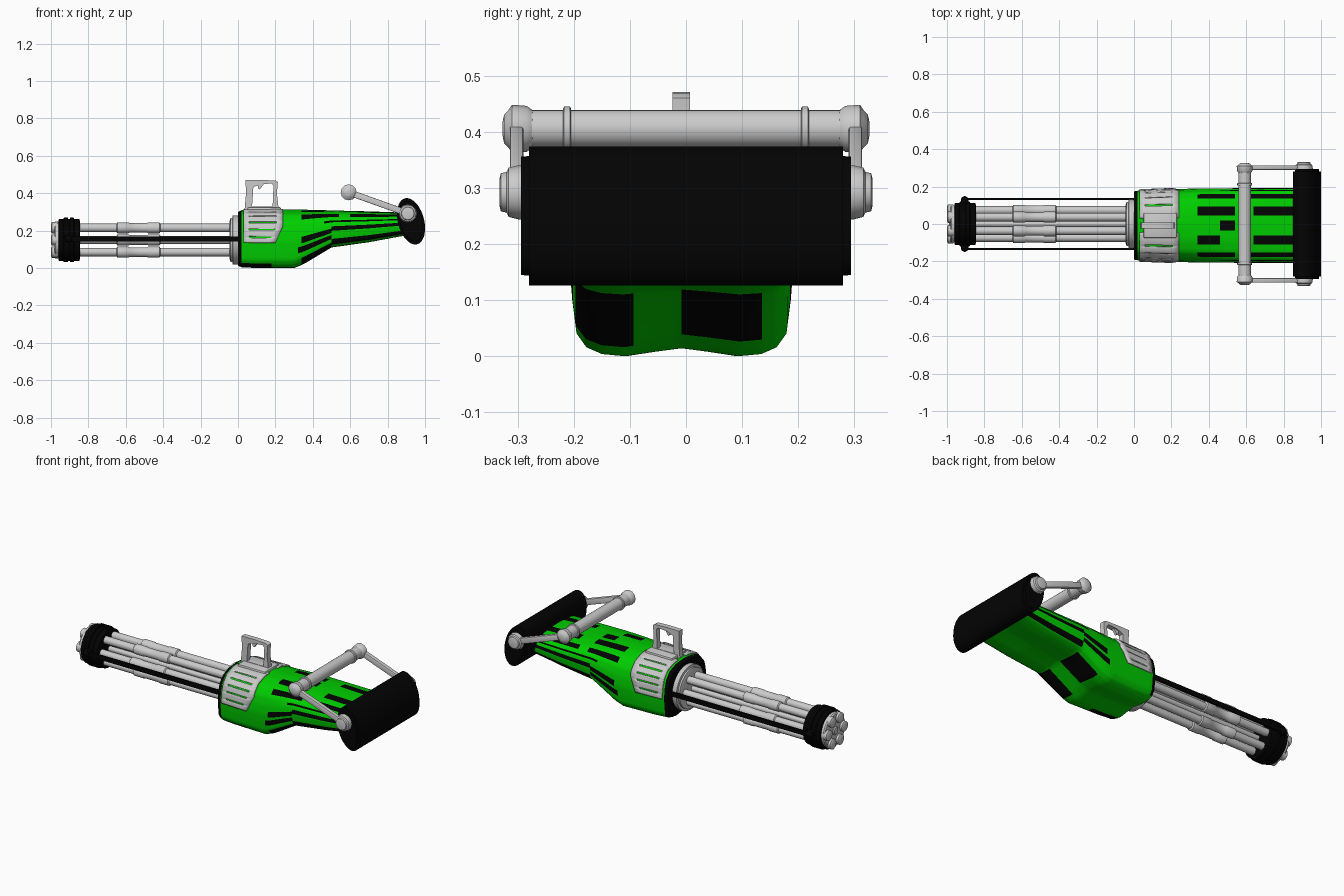
import bpy, bmesh, math
from mathutils import Matrix, Vector

if "Cube" in bpy.data.objects:
    bpy.data.objects.remove(bpy.data.objects["Cube"])


def material(name, col):
    m = bpy.data.materials.new(name)
    m.diffuse_color = (*col, 1)
    m.use_nodes = True
    m.node_tree.nodes["Principled BSDF"].inputs["Base Color"].default_value = m.diffuse_color
    return m


GREEN = material("green_paint", (0.0, 0.62, 0.0))
BLACK = material("black_rubber", (0.001, 0.001, 0.001))


def finish(name, bm, mats=(), angle=35):
    bmesh.ops.recalc_face_normals(bm, faces=bm.faces)
    me = bpy.data.meshes.new(name)
    bm.to_mesh(me)
    bm.free()
    for m in mats:
        me.materials.append(m)
    me.shade_smooth()
    me.set_sharp_from_angle(angle=math.radians(angle))
    ob = bpy.data.objects.new(name, me)
    bpy.context.collection.objects.link(ob)
    return ob


def lathe(name, prof, pos=(0, 0, 0), axis='X', n=24, mats=(), matrix=None):
    """Revolve (distance along axis, radius) pairs around an X or Y axis."""
    bm = bmesh.new()
    rings = []
    for t, r in prof:
        ring = []
        for i in range(n):
            a = 2 * math.pi * i / n
            c, s = r * math.cos(a), r * math.sin(a)
            co = Vector((t, c, s) if axis == 'X' else (c, t, s))
            ring.append(bm.verts.new((matrix @ co if matrix else co) + Vector(pos)))
        rings.append(ring)
    for a, b in zip(rings, rings[1:]):
        for i in range(n):
            j = (i + 1) % n
            bm.faces.new((a[i], a[j], b[j], b[i]))
    bm.faces.new(rings[0])
    bm.faces.new(rings[-1])
    return finish(name, bm, mats)


def prism(name, pts, y0, y1, mats=(), bevel=0.0):
    """Extrude an XZ outline from y0 to y1."""
    bm = bmesh.new()
    a, b = ([bm.verts.new((x, y, z)) for x, z in pts] for y in (y0, y1))
    bm.faces.new(a)
    bm.faces.new(b)
    for i in range(len(pts)):
        j = (i + 1) % len(pts)
        bm.faces.new((a[i], a[j], b[j], b[i]))
    if bevel:
        bmesh.ops.recalc_face_normals(bm, faces=bm.faces)
        bmesh.ops.bevel(bm, geom=bm.edges[:], offset=bevel, segments=2, profile=0.5, affect='EDGES')
    return finish(name, bm, mats)


def box(name, x0, x1, y0, y1, z0, z1, mats=(), bevel=0.0):
    return prism(name, [(x0, z0), (x1, z0), (x1, z1), (x0, z1)], y0, y1, mats, bevel)


def lerp_table(table, x):
    for a, b in zip(table, table[1:]):
        if x <= b[0]:
            t = (x - a[0]) / (b[0] - a[0])
            return [p + (q - p) * t for p, q in zip(a[1:], b[1:])]
    return list(table[-1][1:])


# Body: half section (bottom centre to top centre) and stations (x, bottom, top, half width)
SECTION = [(0, .045), (.25, .025), (.52, 0), (.72, .012), (.86, .05), (.95, .13), (.98, .28),
           (1, .45), (.97, .63), (.90, .78), (.72, .91), (.4, .98), (0, 1)]
SECTION = [(i, *p) for i, p in enumerate(SECTION)]
STATIONS = [(0, .012, .300, .182), (.02, .004, .310, .186), (.1, 0, .312, .189), (.3, 0, .312, .197),
            (.35, .02, .312, .199), (.42, .062, .311, .199), (.5, .11, .308, .199),
            (.7, .138, .303, .2), (.9, .175, .296, .2)]
BODY_Y = -0.008


def body_point(x, u, side, off=0.0):
    lo, hi, w = lerp_table(STATIONS, x)
    sy, sz = lerp_table(SECTION, u)
    return (x, BODY_Y + side * sy * (w + off), lo - off + sz * (hi - lo + 2 * off))


# Black paint patches: x range, section range, side (0 = both)
PATCHES = [(0, .02, 4, 12, 0), (0, .18, 2.3, 4.3, -1), (.32, .5, 5.6, 6.3, 0), (.34, .5, 6.7, 7.5, 0),
           (.5, .9, 7, 7.6, 0), (.5, .9, 4.3, 5.8, 0), (.46, .9, 8.3, 8.7, 0), (.34, .54, 9.3, 10, 0),
           (.34, .54, 10.6, 11.4, 1), (.34, .46, 10.6, 11.4, -1), (.46, .54, 11.6, 12, 0),
           (.64, .9, 10.6, 11.4, 0), (.6, .9, 9.3, 9.9, 0),
           (.34, .5, 1.5, 5, -1), (.36, .5, 0, 3, 1)]

bm = bmesh.new()
SUB, NX = 3, 45
us = [i / SUB for i in range(12 * SUB + 1)]
loop = [(u, 1) for u in us] + [(u, -1) for u in us[-2:0:-1]]
xs = [.9 * i / NX for i in range(NX + 1)]
rows = [[bm.verts.new(body_point(x, u, s)) for u, s in loop] for x in xs]
N = len(loop)
for i in range(NX):
    xm = (xs[i] + xs[i + 1]) / 2
    for j in range(N):
        k = (j + 1) % N
        f = bm.faces.new((rows[i][j], rows[i][k], rows[i + 1][k], rows[i + 1][j]))
        um = (loop[j][0] + loop[k][0]) / 2
        side = 1 if j < 12 * SUB else -1
        f.material_index = int(any(a < xm < b and c < um < d and s in (0, side)
                                   for a, b, c, d, s in PATCHES))
bm.faces.new(rows[0]).material_index = 1
bm.faces.new(rows[-1])
finish("body_shell", bm, (GREEN, BLACK), 40)

# Slotted heat shields that wrap over the body sides
for side, label in ((1, "left"), (-1, "right")):
    bm = bmesh.new()
    grid = []
    for k in range(31):
        u = 6.9 + k * (11.5 - 6.9) / 30
        right = .20 + .04 * min(1, max(0, (u - 6.9) / 1.6))
        grid.append([bm.verts.new(body_point(x, u, side, .004)) for x in (.03, .06, right - .035, right)])
    for k in range(30):
        for c in range(3):
            if c == 1 and k % 5 == 3 and k < 28:
                continue
            bm.faces.new((grid[k][c], grid[k][c + 1], grid[k + 1][c + 1], grid[k + 1][c]))
    ob = finish("heat_shield_" + label, bm)
    mod = ob.modifiers.new("thickness", 'SOLIDIFY')
    mod.thickness = .008
    mod.offset = 0

# Saddle and carrying handle on top
box("handle_saddle", .05, .23, -.075, .06, .295, .326, bevel=.008)
outer = [(.035, .31), (.043, .40), (.04, .470), (.12, .471), (.2, .468), (.213, .460), (.208, .40), (.218, .31)]
inner = [(.075, .328), (.08, .40), (.082, .432), (.12, .448), (.18, .452), (.19, .44), (.188, .40), (.185, .328)]
bm = bmesh.new()
L = [[bm.verts.new((x, y, z)) for x, z in pts] for y in (-.024, .007) for pts in (outer, inner)]
for i in range(8):
    j = (i + 1) % 8
    for a, b in ((0, 1), (1, 3), (3, 2), (2, 0)):
        bm.faces.new((L[a][i], L[a][j], L[b][j], L[b][i]))
finish("carry_handle", bm)
prism("trigger", [(.105, .45), (.14, .452), (.125, .432), (.117, .42), (.108, .425)], -.016, 0)

# Rotating barrels: six around the axis
AXIS_Z = .15
BARREL = [(-1, .022), (-.995, .030), (-.965, .030), (-.965, .022), (-.65, .022), (-.645, .029), (-.585, .029),
          (-.58, .026), (-.485, .026), (-.48, .029), (-.42, .029), (-.415, .022), (-.02, .022)]
for i in range(6):
    a = i * math.pi / 3
    lathe(f"barrel_{i + 1}", BARREL, (0, .073 * math.cos(a), AXIS_Z + .075 * math.sin(a)), n=16)
lathe("barrel_core", [(-.99, .018), (-.985, .024), (-.97, .024), (-.97, .015), (0, .015)], (0, 0, AXIS_Z), n=16)
lathe("muzzle_plate", [(-.982, .095), (-.975, .1), (-.95, .1)], (0, 0, AXIS_Z), n=32)
lathe("muzzle_clamp", [(-.96, .104), (-.957, .112), (-.935, .112), (-.93, .119), (-.91, .119), (-.908, .112),
                       (-.9, .112), (-.898, .119), (-.88, .119), (-.875, .112), (-.848, .112), (-.845, .1)],
      (0, 0, AXIS_Z), n=32, mats=(BLACK,))
lathe("barrel_mount", [(-.045, .1), (-.04, .118), (-.03, .118), (-.028, .132), (-.005, .132), (.01, .125)],
      (0, 0, AXIS_Z), n=32)

# Side rods tying the clamp to the body
for s, label in ((1, "left"), (-1, "right")):
    y = s * .133
    box("side_rod_" + label, -.92, .03, y - .005, y + .005, .143, .17, (BLACK,))
    box("rod_lug_" + label, -.925, -.885, min(s * .1, s * .135), max(s * .1, s * .135), .138, .175, (BLACK,), .005)
    ball = [(.02 * math.cos(t * math.pi / 8), max(.001, .02 * math.sin(t * math.pi / 8))) for t in range(9)]
    lathe("rod_ball_" + label, ball, (-.905, s * .129, .156), n=12, mats=(BLACK,))

# Oval shoulder pad roller at the rear
oval = Matrix.Rotation(math.radians(-15), 3, 'Y') @ Matrix.Diagonal((.07, 1, .127))
lathe("shoulder_pad", [(-.294, .85), (-.28, .86), (-.28, 1), (.28, 1), (.28, .86), (.294, .85)],
      (.925, 0, .25), 'Y', 40, (BLACK,), oval)

# Rear grip frame: crossbar, collars, knuckles and arms
UP, LOW = (.592, .405), (.908, .292)
lathe("grip_bar", [(-.29, .034), (.29, .034)], (UP[0], 0, UP[1]), 'Y', 20)
dx, dz = LOW[0] - UP[0], LOW[1] - UP[1]
d = math.hypot(dx, dz)
nx, nz = -dz / d * .017, dx / d * .017
for s, label in ((1, "left"), (-1, "right")):
    lathe("grip_collar_" + label, [(s * .205, .036), (s * .207, .040), (s * .217, .040), (s * .219, .036)],
          (UP[0], 0, UP[1]), 'Y', 20)
    lathe("upper_knuckle_" + label, [(s * .274, .034), (s * .284, .041), (s * .310, .043), (s * .316, .034),
                                     (s * .324, .026), (s * .327, .012)], (UP[0], 0, UP[1]), 'Y', 12)
    lathe("lower_knuckle_" + label, [(s * .285, .046), (s * .295, .049), (s * .316, .044), (s * .320, .036),
                                     (s * .330, .034), (s * .332, .026)], (LOW[0], 0, LOW[1]), 'Y', 12)
    prism("grip_arm_" + label, [(UP[0] + nx, UP[1] + nz), (UP[0] - nx, UP[1] - nz),
                                (LOW[0] - nx, LOW[1] - nz), (LOW[0] + nx, LOW[1] + nz)],
          s * .290, s * .314, bevel=.004)
